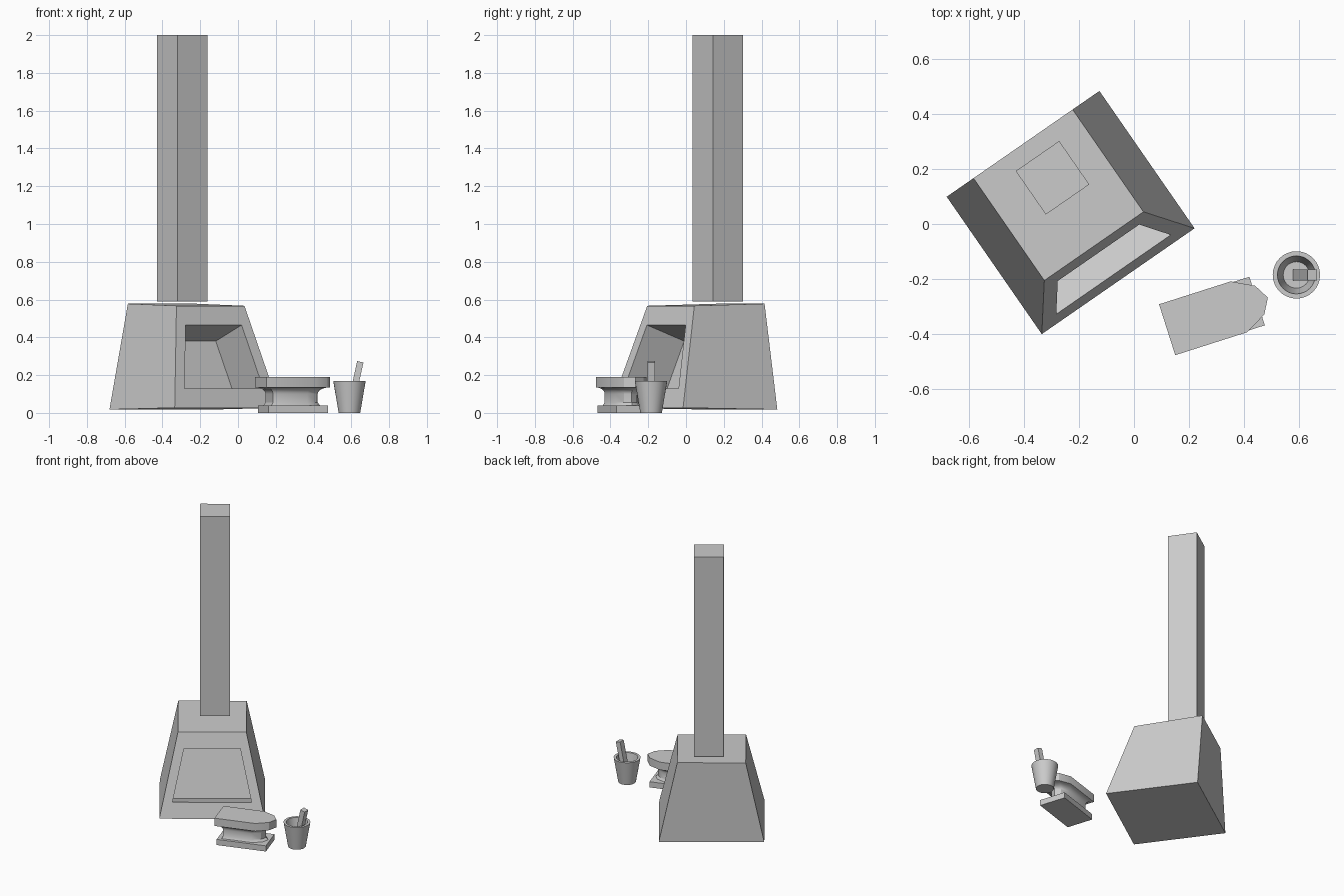
import bpy, bmesh, math
from mathutils import Matrix, Vector

if "Cube" in bpy.data.objects:
    bpy.data.objects.remove(bpy.data.objects["Cube"], do_unlink=True)

grey = bpy.data.materials.new("plain grey")
grey.use_nodes = True
GREY = (0.6, 0.6, 0.6, 1)
grey.diffuse_color = GREY
grey.node_tree.nodes["Principled BSDF"].inputs["Base Color"].default_value = GREY


def finish(bm, name, loc=(0, 0, 0), turn=0.0, smooth=None):
    bmesh.ops.recalc_face_normals(bm, faces=bm.faces)
    mesh = bpy.data.meshes.new(name)
    bm.to_mesh(mesh)
    bm.free()
    mesh.materials.append(grey)
    ob = bpy.data.objects.new(name, mesh)
    bpy.context.collection.objects.link(ob)
    ob.location = loc
    ob.rotation_euler.z = math.radians(turn)
    if smooth:
        bpy.ops.object.select_all(action='DESELECT')
        ob.select_set(True)
        bpy.context.view_layer.objects.active = ob
        bpy.ops.object.shade_smooth_by_angle(angle=math.radians(smooth))
    return ob


def box(name, size, loc, turn=0.0):
    bm = bmesh.new()
    bmesh.ops.create_cube(bm, size=1, matrix=Matrix.Diagonal((*size, 1)))
    return finish(bm, name, loc, turn)


def bridge(bm, a, b):
    n = len(a)
    for i in range(n):
        j = (i + 1) % n
        bm.faces.new((a[i], a[j], b[j], b[i]))


def loft(rings):
    """Closed skin through rings of points, capped at both ends."""
    bm = bmesh.new()
    loops = [[bm.verts.new(p) for p in r] for r in rings]
    for a, b in zip(loops, loops[1:]):
        bridge(bm, a, b)
    bm.faces.new(loops[0])
    bm.faces.new(loops[-1])
    return bm


# Forge hood: tapered block with a vertical back and a recessed hearth
HOOD_TURN = 34.7
W, D, LOW, HIGH, LEAN = 0.675, 0.607, 0.027, 0.567, 0.155


def front_ring(z0, z1, half0, half1):
    slope = LEAN / (HIGH - LOW)
    pts = [(-half0, z0), (half0, z0), (half1, z1), (-half1, z1)]
    return [Vector((W / 2 + x, (z - LOW) * slope, z)) for x, z in pts]


face_ring = front_ring(LOW, HIGH, W / 2, 0.219)
mouth_ring = front_ring(0.13, 0.465, 0.253, 0.18)
back_ring = [Vector((p.x, D, 0.018 if p.z < 0.3 else 0.578)) for p in face_ring]
hearth_ring = [p + Vector((0, 0.24, -0.085)) for p in mouth_ring]
finish(loft([back_ring, face_ring, mouth_ring, hearth_ring]),
       "forge_hood", (-0.335, -0.4, 0), HOOD_TURN)

# Chimney stands just clear of the hood
box("chimney", (0.192, 0.192, 1.41), (-0.296, 0.168, 1.295), HOOD_TURN)

# Anvil: slab foot, then a waisted body under a pointed top
ANVIL, ANVIL_TURN = (0.29, -0.33, 0), 17.7
box("anvil_foot", (0.33, 0.185, 0.04), (0.29, -0.33, 0.02), ANVIL_TURN)
half = [(-0.178, -0.097), (0.095, -0.097), (0.175, -0.055)]
outline = half + [(0.206, 0)] + [(x, -y) for x, y in reversed(half)]


def anvil_ring(z, sx, sy):
    return [(x * sx - 0.02 * (1 - sx), y * sy, z) for x, y in outline]


waist = [anvil_ring(0.19, 1, 1), anvil_ring(0.135, 1, 1)]
for i in range(1, 7):
    a = math.radians(15 * i)
    k = 1 - math.sin(a)
    waist.append(anvil_ring(0.135 - 0.035 * (1 - math.cos(a)), 0.7 + 0.3 * k, 0.66 + 0.34 * k))
waist += [anvil_ring(0.055, 0.7, 0.66), anvil_ring(0.04, 0.76, 0.74)]
finish(loft(waist), "anvil_body", ANVIL, ANVIL_TURN, 30)


# Bucket: tapered shell with a thick rim
def circle(r, z, n=32):
    return [(r * math.cos(math.tau * i / n), r * math.sin(math.tau * i / n), z) for i in range(n)]


shell = [circle(0.057, 0), circle(0.086, 0.17), circle(0.069, 0.17), circle(0.048, 0.03)]
finish(loft(shell), "bucket", (0.59, -0.185, 0), 0, 30)

# Tool handle leaning in the bucket
handle = box("bucket_tool", (0.034, 0.04, 0.245), (0.621, -0.185, 0.151))
handle.rotation_euler.y = math.radians(12.5)
